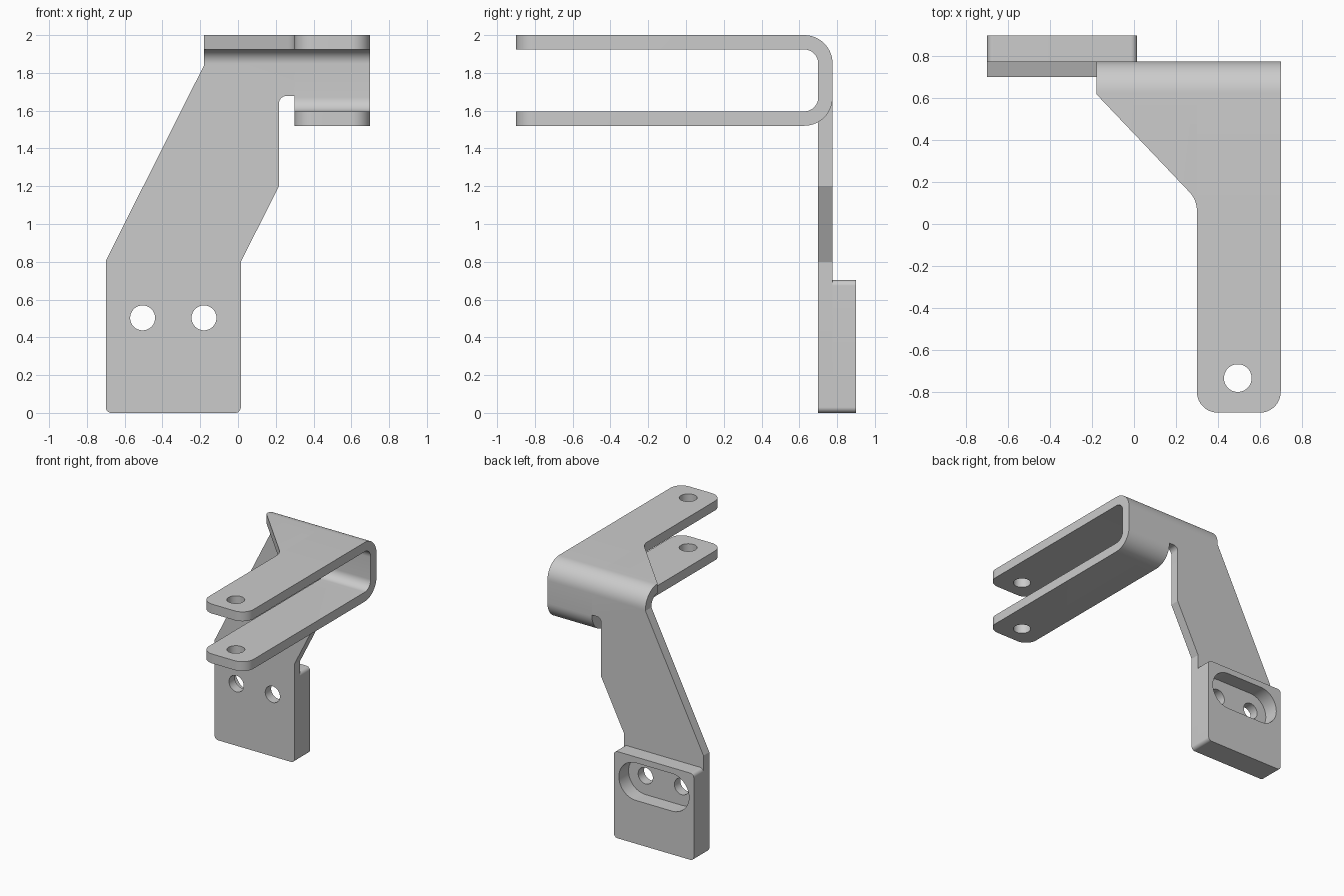
import bpy
from math import radians, sin, tan, pi
from mathutils import Vector

if "Cube" in bpy.data.objects:
    bpy.data.objects.remove(bpy.data.objects["Cube"], do_unlink=True)

# One plain grey for the whole bracket
GREY = (0.6, 0.6, 0.6, 1)
metal = bpy.data.materials.new("plain_grey")
metal.use_nodes = True
metal.diffuse_color = GREY
metal.node_tree.nodes["Principled BSDF"].inputs["Base Color"].default_value = GREY


def rounded(points, steps=14):
    """Outline from (u, v[, radius]) corners, filleting those with a radius."""
    out = []
    for i, p in enumerate(points):
        corner = Vector(p[:2])
        if len(p) == 2:
            out.append(corner)
            continue
        a = (Vector(points[i - 1][:2]) - corner).normalized()
        b = (Vector(points[(i + 1) % len(points)][:2]) - corner).normalized()
        r, half = p[2], a.angle(b) / 2
        centre = corner + (a + b).normalized() * (r / sin(half))
        start = corner + a * (r / tan(half)) - centre
        end = corner + b * (r / tan(half)) - centre
        sweep = pi - 2 * half
        for k in range(steps + 1):
            t = k / steps
            out.append(centre + (start * sin((1 - t) * sweep)
                                 + end * sin(t * sweep)) / sin(sweep))
    return out


def prism(name, points, axis, lo, hi):
    """Extrude a rounded outline along x (y,z), y (x,z) or z (x,y)."""
    place = {"x": lambda u, v, t: (t, u, v),
             "y": lambda u, v, t: (u, t, v),
             "z": lambda u, v, t: (u, v, t)}[axis]
    outline = rounded(points)
    n = len(outline)
    verts = [place(p.x, p.y, t) for t in (lo, hi) for p in outline]
    faces = [list(range(n)), list(range(n, 2 * n))]
    faces += [(i, (i + 1) % n, n + (i + 1) % n, n + i) for i in range(n)]
    mesh = bpy.data.meshes.new(name)
    mesh.from_pydata(verts, [], faces)
    mesh.materials.append(metal)
    obj = bpy.data.objects.new(name, mesh)
    bpy.context.collection.objects.link(obj)
    activate(obj)
    bpy.ops.object.mode_set(mode="EDIT")
    bpy.ops.mesh.select_all(action="SELECT")
    bpy.ops.mesh.normals_make_consistent(inside=False)
    bpy.ops.object.mode_set(mode="OBJECT")
    return obj


def activate(obj):
    bpy.ops.object.select_all(action="DESELECT")
    obj.select_set(True)
    bpy.context.view_layer.objects.active = obj


def carve(obj, cutter, operation="DIFFERENCE"):
    mod = obj.modifiers.new("carve", "BOOLEAN")
    mod.operation, mod.solver, mod.object = operation, "EXACT", cutter
    activate(obj)
    bpy.ops.object.modifier_apply(modifier=mod.name)
    bpy.data.objects.remove(cutter, do_unlink=True)


def drill(obj, u, v, axis):
    bpy.ops.mesh.primitive_cylinder_add(
        vertices=48, radius=0.066, depth=6,
        location=(u, 0, v) if axis == "y" else (u, v, 0),
        rotation=(pi / 2, 0, 0) if axis == "y" else (0, 0, 0))
    cutter = bpy.context.object
    cutter.data.materials.append(metal)
    carve(obj, cutter)


# Main dimensions
LEFT, RIGHT, SPLIT = -0.7, 0.7, 0.3
FRONT, INNER, BACK = -0.9, 0.7, 0.776
BEND, BEND_IN = 0.15, 0.075
HOLE_Z, HOLES = 0.503, (-0.505, -0.18)

# Fork: strip folded into a U, rounded at the free ends
fork = prism("fork", [
    (FRONT, 2), (BACK, 2, BEND), (BACK, 1.52, BEND), (FRONT, 1.52),
    (FRONT, 1.596), (INNER, 1.596, BEND_IN), (INNER, 1.924, BEND_IN),
    (FRONT, 1.924)], "x", SPLIT, RIGHT)
carve(fork, prism("fork_outline", [
    (SPLIT, FRONT, 0.1), (RIGHT, FRONT, 0.1), (RIGHT, 1), (SPLIT, 1)],
    "z", 1, 3), "INTERSECT")
drill(fork, 0.495, -0.735, "z")

# Leg: plate hanging from the top bend, with the triangular gusset
leg = prism("leg_plate", [
    (FRONT, 2), (BACK, 2, BEND), (BACK, -0.1), (INNER, -0.1),
    (INNER, 1.924, BEND_IN), (FRONT, 1.924)], "x", LEFT - 0.1, SPLIT)
carve(leg, prism("leg_outline", [
    (LEFT, 0, 0.03), (0.015, 0, 0.03), (0.015, 0.8), (0.217, 1.2),
    (0.217, 1.678, 0.04), (SPLIT, 1.678), (SPLIT, 2.2), (-0.18, 2.2),
    (-0.18, 1.84), (LEFT, 0.805)], "y", -2, 2), "INTERSECT")
carve(leg, prism("gusset_cut", [
    (-1, -1), (SPLIT, -1), (SPLIT, 0.115, 0.13), (-0.18, 0.62), (-1, 0.62)],
    "z", -1, 3))
for x in HOLES:
    drill(leg, x, HOLE_Z, "y")

# Mounting block behind the leg, with a long recess around both holes
block = prism("mounting_block", [
    (LEFT, 0, 0.03), (0.015, 0, 0.03), (0.015, 0.703, 0.03),
    (LEFT, 0.703, 0.03)], "y", BACK, 0.9)
R = 0.152
x0, x1, z0, z1 = HOLES[0] - R, HOLES[1] + R, HOLE_Z - R, HOLE_Z + R
recess = [(x, z, R * 0.999) for x, z in ((x0, z0), (x1, z0), (x1, z1), (x0, z1))]
carve(block, prism("recess_cut", recess, "y", 0, 2))

for part in (fork, leg, block):
    activate(part)
    bpy.ops.object.shade_smooth_by_angle(angle=radians(25))
